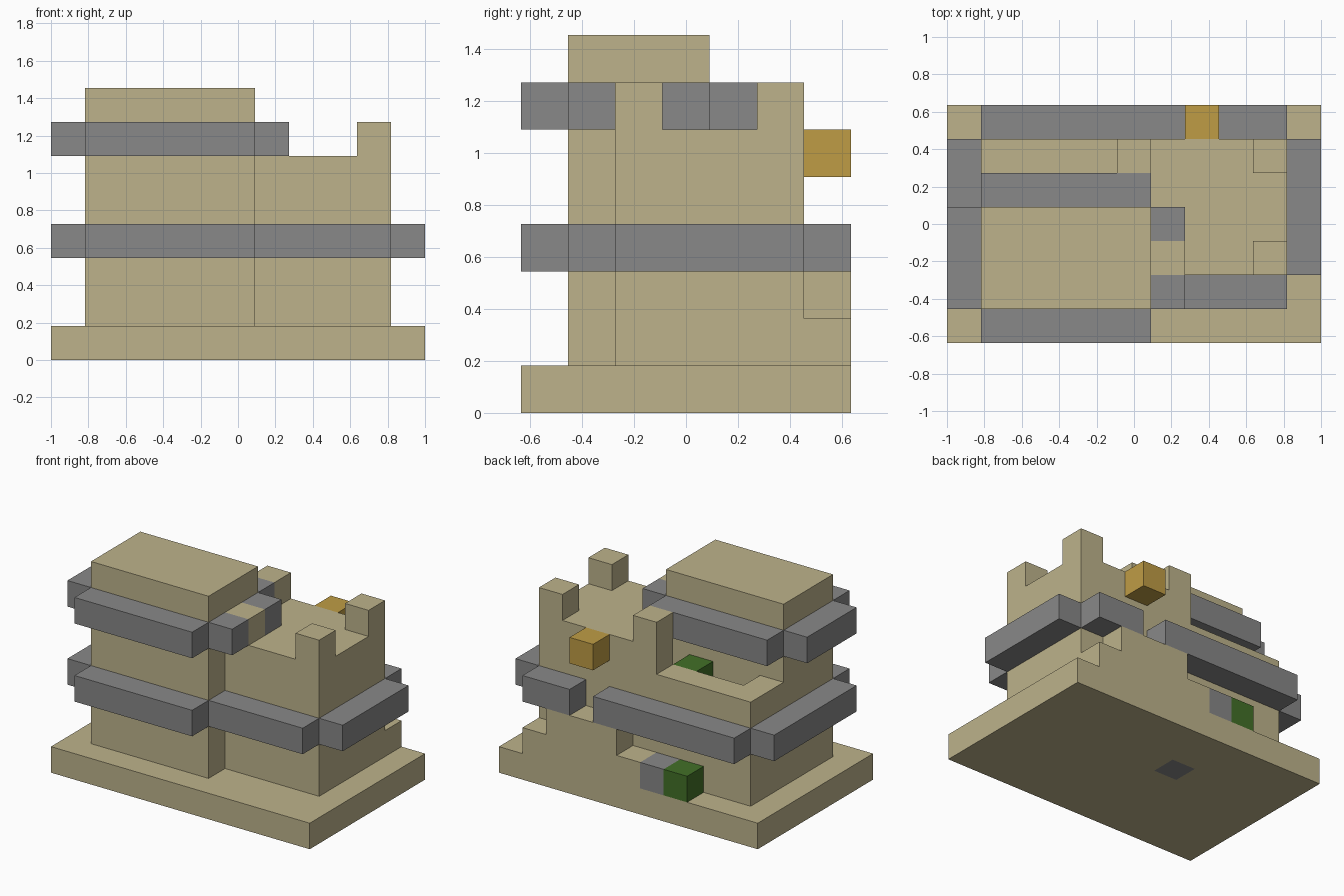
import bpy
import bmesh
from mathutils import Vector

cube = bpy.data.objects.get("Cube")
if cube:
    bpy.data.objects.remove(cube, do_unlink=True)

U = 2 / 11                       # one block
ORIGIN = Vector((-5.5, -3.5, 0))


def material(name, rgb):
    m = bpy.data.materials.new(name)
    m.use_nodes = True
    color = (*rgb, 1)
    m.diffuse_color = color
    m.node_tree.nodes["Principled BSDF"].inputs["Base Color"].default_value = color
    return m


sand = material("sandstone", (0.51, 0.45, 0.26))
grey = material("grey_stone", (0.246, 0.246, 0.246))
gold = material("gold", (0.52, 0.335, 0.06))
green = material("leaf_green", (0.055, 0.162, 0.021))


def place(v):
    return (Vector(v) + ORIGIN) * U


def block(name, mat, start, size):
    """Box given by its low corner and size, both counted in blocks."""
    bm = bmesh.new()
    bmesh.ops.create_cube(bm, size=1)
    for v in bm.verts:
        v.co = place([s + (c + 0.5) * d for s, c, d in zip(start, v.co, size)])
    mesh = bpy.data.meshes.new(name)
    bm.to_mesh(mesh)
    bm.free()
    mesh.materials.append(mat)
    ob = bpy.data.objects.new(name, mesh)
    bpy.context.collection.objects.link(ob)
    return ob


# Base slab, with the foot of the stone post showing underneath
base = block("base", sand, (0, 0, 0), (11, 7, 1))
base.data.materials.append(grey)
bm = bmesh.new()
bm.from_mesh(base.data)
for axis in (0, 1):
    normal = Vector((1 - axis, axis, 0))
    for cut in (4, 5):
        bmesh.ops.bisect_plane(bm, geom=bm.verts[:] + bm.edges[:] + bm.faces[:],
                               plane_co=place((cut, cut, 0)), plane_no=normal)
foot = place((4.5, 4.5, 0))
for f in bm.faces:
    if (f.calc_center_median() - foot).length < U / 4:
        f.material_index = 1
bm.to_mesh(base.data)
bm.free()

# Main bodies
block("tall_tower", sand, (1, 1, 1), (5, 3, 7))
block("low_tower", sand, (6, 2, 1), (4, 4, 5))

# Rear courtyard: walls, floor and planted post
block("court_back_wall", sand, (1, 5, 1), (5, 1, 4))
block("court_side_wall", sand, (1, 4, 1), (1, 1, 4))
block("court_floor_right", sand, (2, 4, 1), (2, 1, 3))
block("court_floor_left", sand, (5, 4, 1), (1, 1, 3))
block("court_post", grey, (4, 4, 1), (1, 1, 3))
block("court_plant", green, (4, 4, 4), (1, 1, 1))
block("court_turret", sand, (5, 5, 5), (1, 1, 2))

# Battlements of the low tower
for name, mat, x, y in (("battlement_front_left", sand, 9, 2),
                        ("battlement_back_left", sand, 9, 5),
                        ("battlement_inner", sand, 6, 2),
                        ("battlement_stone_front", grey, 6, 1),
                        ("battlement_stone_back", grey, 6, 3)):
    block(name, mat, (x, y, 6), (1, 1, 1))

# Grey string courses around the walls
for name, start, size in (
        ("lower_band_front", (1, 0, 3), (5, 1, 1)),
        ("lower_band_front_left", (6, 1, 3), (4, 1, 1)),
        ("lower_band_left", (10, 2, 3), (1, 4, 1)),
        ("lower_band_right", (0, 1, 3), (1, 5, 1)),
        ("lower_band_back", (1, 6, 3), (6, 1, 1)),
        ("lower_band_back_left", (8, 6, 3), (2, 1, 1)),
        ("upper_band_front", (1, 0, 6), (5, 1, 1)),
        ("upper_band_right", (0, 1, 6), (1, 3, 1)),
        ("upper_band_back", (1, 4, 6), (5, 1, 1))):
    block(name, grey, start, size)

# Rear stair, planter and hanging lamp
block("stair_landing", sand, (6, 6, 1), (3, 1, 2))
block("stair_step_left", sand, (9, 6, 1), (1, 1, 1))
block("stair_step_right", sand, (5, 6, 1), (1, 1, 1))
block("planter_stone", grey, (4, 6, 1), (1, 1, 1))
block("planter_bush", green, (3, 6, 1), (1, 1, 1))
block("door_lamp", gold, (7, 6, 5), (1, 1, 1))
